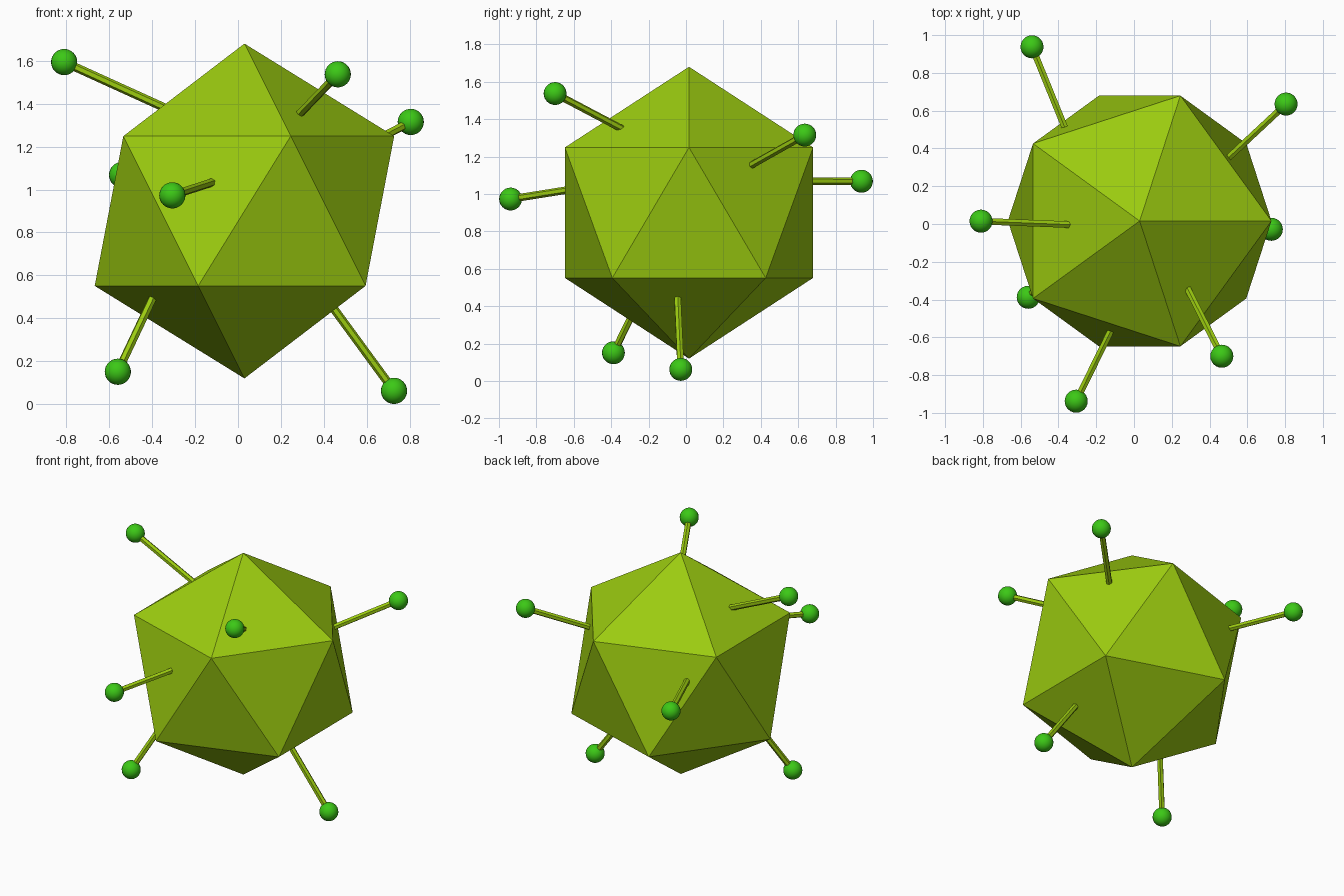
import bpy
from mathutils import Vector

if "Cube" in bpy.data.objects:
    bpy.data.objects.remove(bpy.data.objects["Cube"])


def material(name, color):
    mat = bpy.data.materials.new(name)
    mat.diffuse_color = color
    mat.use_nodes = True
    mat.node_tree.nodes["Principled BSDF"].inputs["Base Color"].default_value = mat.diffuse_color
    return mat


LIME = material("lime", (0.33, 0.60, 0.005, 1))
GREEN = material("green", (0.045, 0.58, 0.008, 1))
BALL_R, ROD_R = 0.061, 0.02


def finish(name, mat):
    obj = bpy.context.object
    obj.name = name
    obj.data.materials.append(mat)
    return obj


def rod(name, root, tip):
    # thin six-sided stalk, sunk a little way into the body
    root, tip = Vector(root), Vector(tip)
    axis = (tip - root).normalized()
    root = root - axis * 0.08
    bpy.ops.mesh.primitive_cylinder_add(
        vertices=6, radius=ROD_R, depth=(tip - root).length,
        location=(root + tip) / 2,
        rotation=axis.to_track_quat('Z', 'Y').to_euler())
    return finish(name, LIME)


def ball(name, centre):
    bpy.ops.mesh.primitive_uv_sphere_add(
        segments=24, ring_count=16, radius=BALL_R, location=centre)
    bpy.ops.object.shade_smooth()
    return finish(name, GREEN)


# faceted twenty-sided body
bpy.ops.mesh.primitive_ico_sphere_add(
    subdivisions=1, radius=0.78, location=(0.03, 0.016, 0.90))
finish("body", LIME)

# stalks: where each leaves the body, and the centre of its ball
STALKS = [
    ((-0.35, -0.003, 1.385), (-0.81, 0.015, 1.594)),
    ((0.29, -0.355, 1.355), (0.465, -0.70, 1.537)),
    ((0.51, 0.36, 1.16), (0.805, 0.635, 1.315)),
    ((-0.13, -0.58, 1.03), (-0.306, -0.938, 0.973)),
    ((-0.37, 0.52, 1.07), (-0.54, 0.938, 1.068)),
    ((-0.40, -0.22, 0.49), (-0.56, -0.388, 0.151)),
    ((0.45, -0.045, 0.44), (0.727, -0.028, 0.062)),
]
for i, (root, tip) in enumerate(STALKS, 1):
    rod(f"stalk_{i}", root, tip)
    ball(f"ball_{i}", tip)
